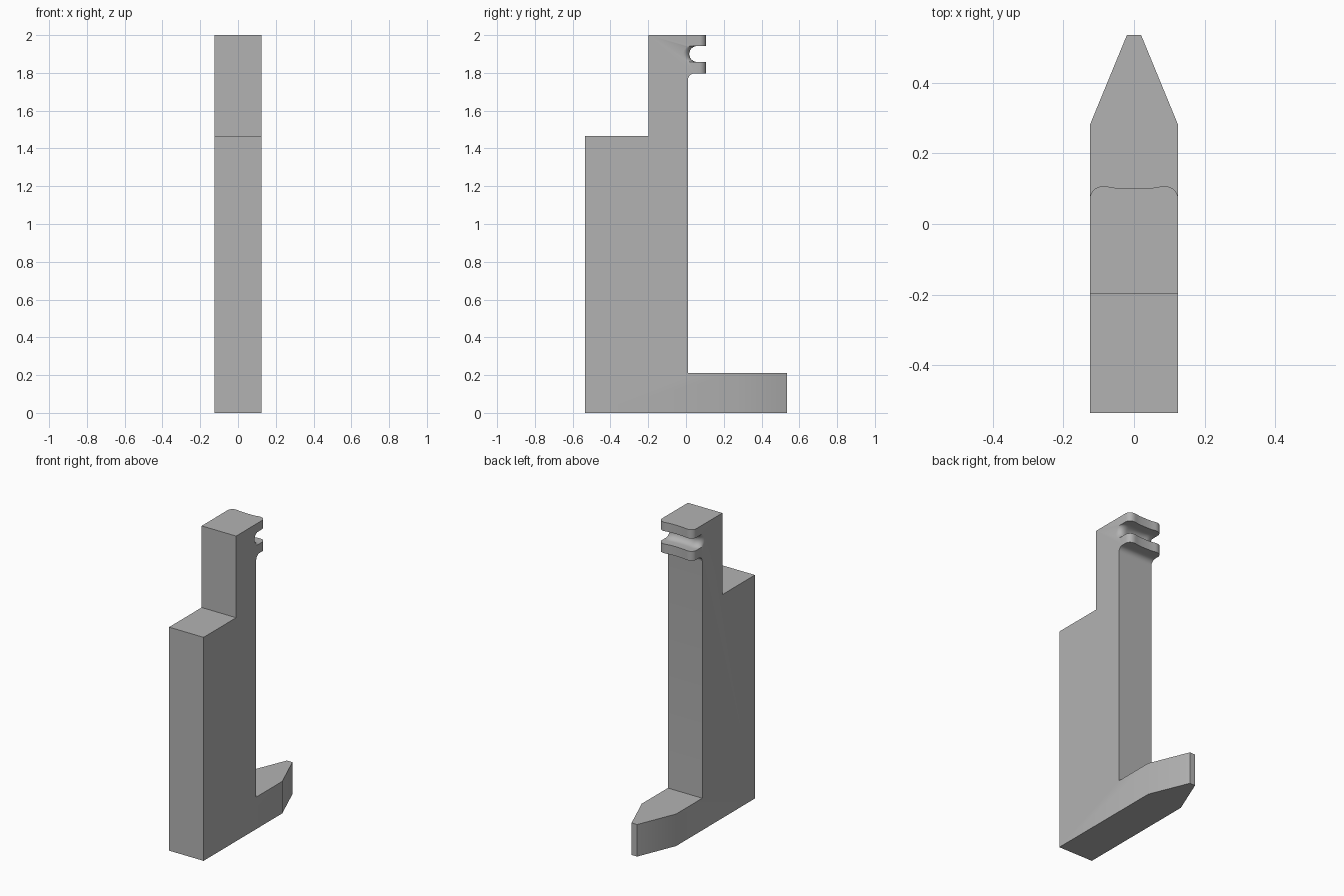
import bpy, bmesh, math

cube = bpy.data.objects.get("Cube")
if cube:
    bpy.data.objects.remove(cube, do_unlink=True)

HALF = 0.125        # half width
BACK = 0.01         # rear face of the column
TIP = 0.02          # half width of the blunt toe

# Rear edge of the lips in plan, from the middle outwards: (x, y)
LIP = [(0, 0.1), (TIP, 0.1), (0.04, 0.101), (0.06, 0.103), (0.075, 0.106),
       (0.087, 0.107), (0.1, 0.105), (0.11, 0.1), (0.118, 0.092),
       (0.123, 0.083), (HALF, 0.074)]
stations = [(-x, y) for x, y in LIP[:0:-1]] + LIP


def arc(cy, cz, r, start, end, steps):
    angles = [math.radians(start + (end - start) * i / steps) for i in range(steps + 1)]
    return [(cy + r * math.cos(a), cz + r * math.sin(a)) for a in angles]


def section(x, lip):
    """Side profile at x: pointed foot, column, grooved head, stepped front."""
    toe = 0.535 - 0.255 * max(0, abs(x) - TIP) / (HALF - TIP)
    return ([(-0.535, 0), (toe, 0), (toe, 0.21), (BACK, 0.21)]
            + arc(BACK + 0.035, 1.762, 0.035, 180, 90, 6)     # fillet under lower lip
            + [(lip, 1.797), (lip, 1.858)]
            + arc(lip - 0.048, 1.9, 0.042, 270, 90, 14)       # round groove
            + [(lip, 1.942), (lip, 2), (-0.198, 2), (-0.198, 1.465), (-0.535, 1.465)])


# Loft the profile across the width
bm = bmesh.new()
rings = [[bm.verts.new((x, y, z)) for y, z in section(x, lip)] for x, lip in stations]
for a, b in zip(rings, rings[1:]):
    for i in range(len(a)):
        j = (i + 1) % len(a)
        bm.faces.new((a[i], a[j], b[j], b[i]))
bm.faces.new(rings[0])
bm.faces.new(rings[-1])
bmesh.ops.recalc_face_normals(bm, faces=bm.faces)
# Merge the flat strips into clean single faces
bmesh.ops.dissolve_limit(bm, angle_limit=math.radians(0.1),
                         verts=bm.verts, edges=bm.edges)
mesh = bpy.data.meshes.new("latch_body")
bm.to_mesh(mesh)
bm.free()
latch = bpy.data.objects.new("latch_body", mesh)
bpy.context.collection.objects.link(latch)

# Plain grey
grey = bpy.data.materials.new("plain_grey")
grey.use_nodes = True
color = (0.45, 0.45, 0.45, 1)
grey.diffuse_color = color
grey.node_tree.nodes["Principled BSDF"].inputs["Base Color"].default_value = color
mesh.materials.append(grey)

bpy.ops.object.select_all(action='DESELECT')
latch.select_set(True)
bpy.context.view_layer.objects.active = latch
bpy.ops.object.shade_smooth_by_angle(angle=math.radians(30))
